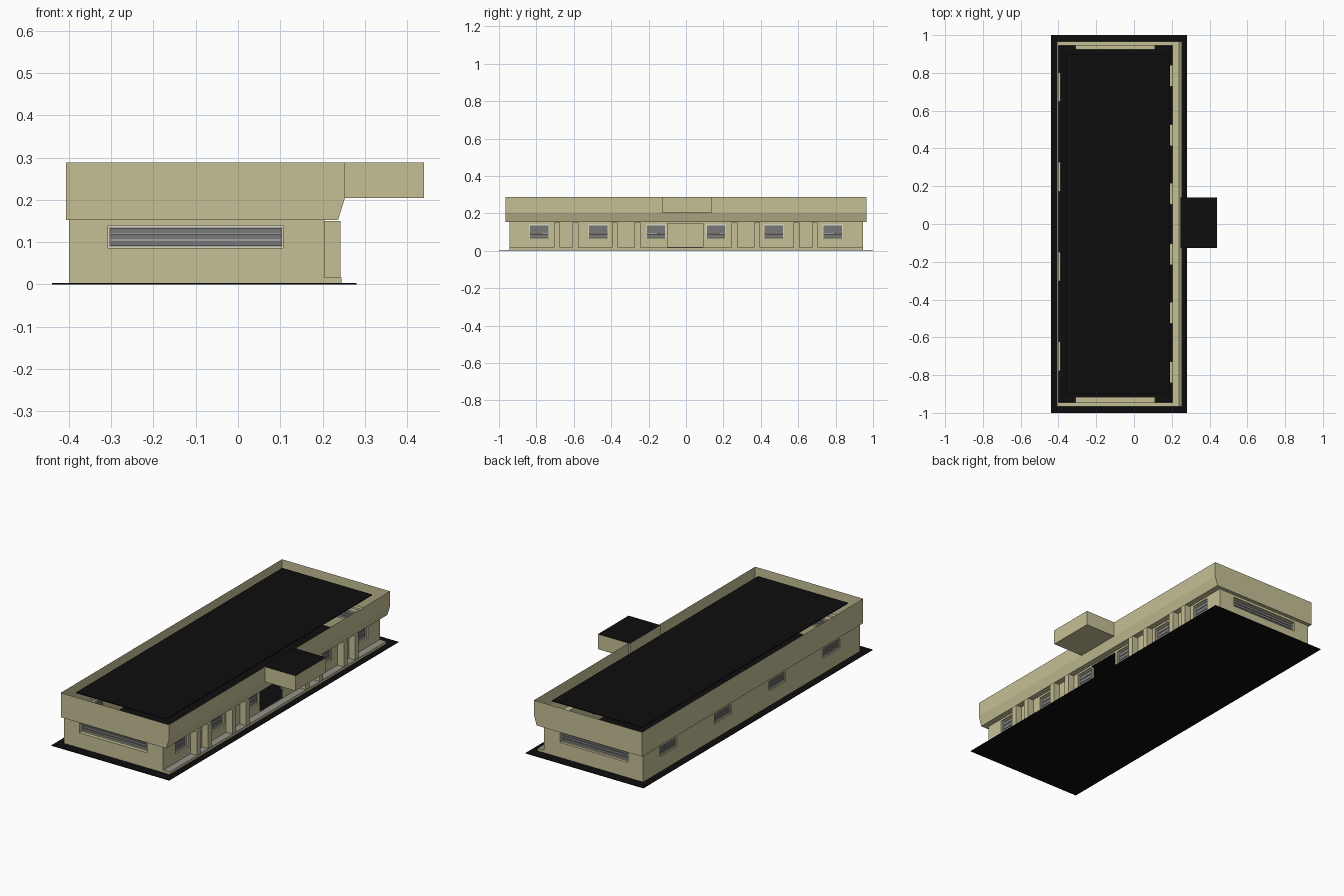
import bpy
import bmesh

if "Cube" in bpy.data.objects:
    bpy.data.objects.remove(bpy.data.objects["Cube"], do_unlink=True)


def material(name, r, g, b):
    m = bpy.data.materials.new(name)
    m.use_nodes = True
    m.diffuse_color = (r, g, b, 1)
    m.node_tree.nodes["Principled BSDF"].inputs["Base Color"].default_value = (r, g, b, 1)
    return m


TAN = material("sand_render", 0.56, 0.53, 0.305)
BLACK = material("black_bitumen", 0.004, 0.004, 0.004)
GREY = material("grey_glass", 0.19, 0.19, 0.19)
STONE = material("grey_paving", 0.3, 0.29, 0.25)
PALE = material("pale_frame", 0.7, 0.68, 0.5)


def finish(name, bm, *mats):
    me = bpy.data.meshes.new(name)
    bm.normal_update()
    bm.to_mesh(me)
    bm.free()
    for m in mats:
        me.materials.append(m)
    ob = bpy.data.objects.new(name, me)
    bpy.context.collection.objects.link(ob)
    return ob


def box(name, x, y, z, mat, top=None):
    bm = bmesh.new()
    bmesh.ops.create_cube(bm, size=1)
    for v in bm.verts:
        v.co = [r[0] if c < 0 else r[1] for c, r in zip(v.co, (x, y, z))]
    bm.normal_update()
    if top:
        for f in bm.faces:
            f.material_index = int(f.normal.z > 0.5)
    return finish(name, bm, mat, *([top] if top else []))


# Wall layout: every wall is a sheet at a fixed position on one axis
LEFT, RIGHT, END, WALL_TOP = -0.40, 0.205, 0.945, 0.153


def place(axis, pos, along, z):
    return (pos, along, z) if axis == "x" else (along, pos, z)


def wall(name, axis, pos, span, openings):
    """Sheet wall with rectangular openings (a0, a1, z0, z1)."""
    bm = bmesh.new()
    us = sorted({*span, *(u for o in openings for u in o[:2])})
    zs = sorted({0.003, WALL_TOP, *(z for o in openings for z in o[2:])})
    outward = 1 if pos > 0 else -1
    flip = (axis == "x") != (outward > 0)
    for a, b in zip(us, us[1:]):
        for c, d in zip(zs, zs[1:]):
            mid = (a + b) / 2, (c + d) / 2
            if any(o[0] < mid[0] < o[1] and o[2] < mid[1] < o[3] for o in openings):
                continue
            quad = [(a, c), (b, c), (b, d), (a, d)]
            if flip:
                quad.reverse()
            bm.faces.new([bm.verts.new(place(axis, pos, u, z)) for u, z in quad])
    bmesh.ops.remove_doubles(bm, verts=bm.verts, dist=0.0001)
    finish(name, bm, TAN)


def bar(name, axis, depth, along, z, mat):
    d = tuple(sorted(depth))
    if axis == "x":
        box(name, d, along, z, mat)
    else:
        box(name, along, d, z, mat)


def ring(name, axis, depth, o, t, mat):
    """Four bars lining a rectangular opening."""
    a, b, c, d = o
    bar(name + "_bottom", axis, depth, (a, b), (c, c + t), mat)
    bar(name + "_top", axis, depth, (a, b), (d - t, d), mat)
    bar(name + "_side_a", axis, depth, (a, a + t), (c + t, d - t), mat)
    bar(name + "_side_b", axis, depth, (b - t, b), (c + t, d - t), mat)


def window(name, axis, pos, o, deep, side=0.004):
    inward = -1 if pos > 0 else 1
    back = pos + inward * deep
    ring(name + "_reveal", axis, (pos, back), o, 0.003, TAN)
    a, b, c, d = o[0] + 0.003, o[1] - 0.003, o[2] + 0.003, o[3] - 0.003
    ring(name + "_frame", axis, (back - inward * 0.008, back), (a, b, c, d), side, PALE)
    a, b, c, d = a + side, b - side, c + side, d - side
    # Three glass louvres with dark gaps between them
    step = (d - c) / 3
    for i in range(3):
        bar(f"{name}_louvre_{i + 1}", axis, (back - inward * 0.004, back), (a, b),
            (c + i * step + 0.001, c + (i + 1) * step - 0.001), GREY)


# Ground slab
box("ground_slab", (-0.44, 0.28), (-1, 1), (0, 0.003), BLACK)

# Openings on each side
end_open = (-0.31, 0.11, 0.083, 0.142)
left_open = [(y - 0.077, y + 0.077, 0.083, 0.142) for y in (-0.70, -0.225, 0.25, 0.725)]
right_open = [(s * y - 0.058, s * y + 0.058, 0.06, 0.145)
              for s in (-1, 1) for y in (0.16, 0.47, 0.785)]
doorway = (-0.10, 0.09, 0.02, 0.145)

wall("front_wall", "y", -END, (LEFT, RIGHT), [end_open])
wall("back_wall", "y", END, (LEFT, RIGHT), [end_open])
wall("left_hand_wall", "x", LEFT, (-END, END), left_open)
wall("entrance_wall", "x", RIGHT, (-END, END), right_open + [doorway])

window("front_window", "y", -END, end_open, 0.028)
window("back_window", "y", END, end_open, 0.022)
for i, o in enumerate(left_open):
    window(f"long_side_window_{i + 1}", "x", LEFT, o, 0.012)
for i, o in enumerate(right_open):
    window(f"entrance_side_window_{i + 1}", "x", RIGHT, o, 0.016, 0.006)

# Entrance plinth, end piers and fins
box("entrance_plinth", (RIGHT, 0.245), (-END, END), (0.003, 0.017), TAN, STONE)
for i, y in enumerate((0.26, 0.38, 0.592, 0.69)):
    for s, label in ((-1, "front"), (1, "back")):
        box(f"{label}_fin_{i + 1}", (RIGHT, 0.243), (s * y - 0.016, s * y + 0.016),
            (0.017, 0.15), TAN)

# Parapet: open sheet with a soffit and a flared entrance side
bm = bmesh.new()
levels = [(LEFT, RIGHT, END, WALL_TOP), (-0.407, 0.237, 0.965, WALL_TOP),
          (-0.407, 0.253, 0.965, 0.205), (-0.407, 0.253, 0.965, 0.288)]
rings = [[bm.verts.new(p) for p in ((a, -y, z), (b, -y, z), (b, y, z), (a, y, z))]
         for a, b, y, z in levels]
for low, high in zip(rings, rings[1:]):
    for i in range(4):
        j = (i + 1) % 4
        bm.faces.new((low[i], low[j], high[j], high[i]))
finish("parapet", bm, TAN)

# Roof deck set in from the parapet
box("roof_deck", (-0.36, 0.19), (-0.90, 0.90), (0.274, 0.278), BLACK)

# Entrance canopy
box("entrance_canopy", (0.245, 0.44), (-0.127, 0.14), (0.205, 0.288), TAN, BLACK)
